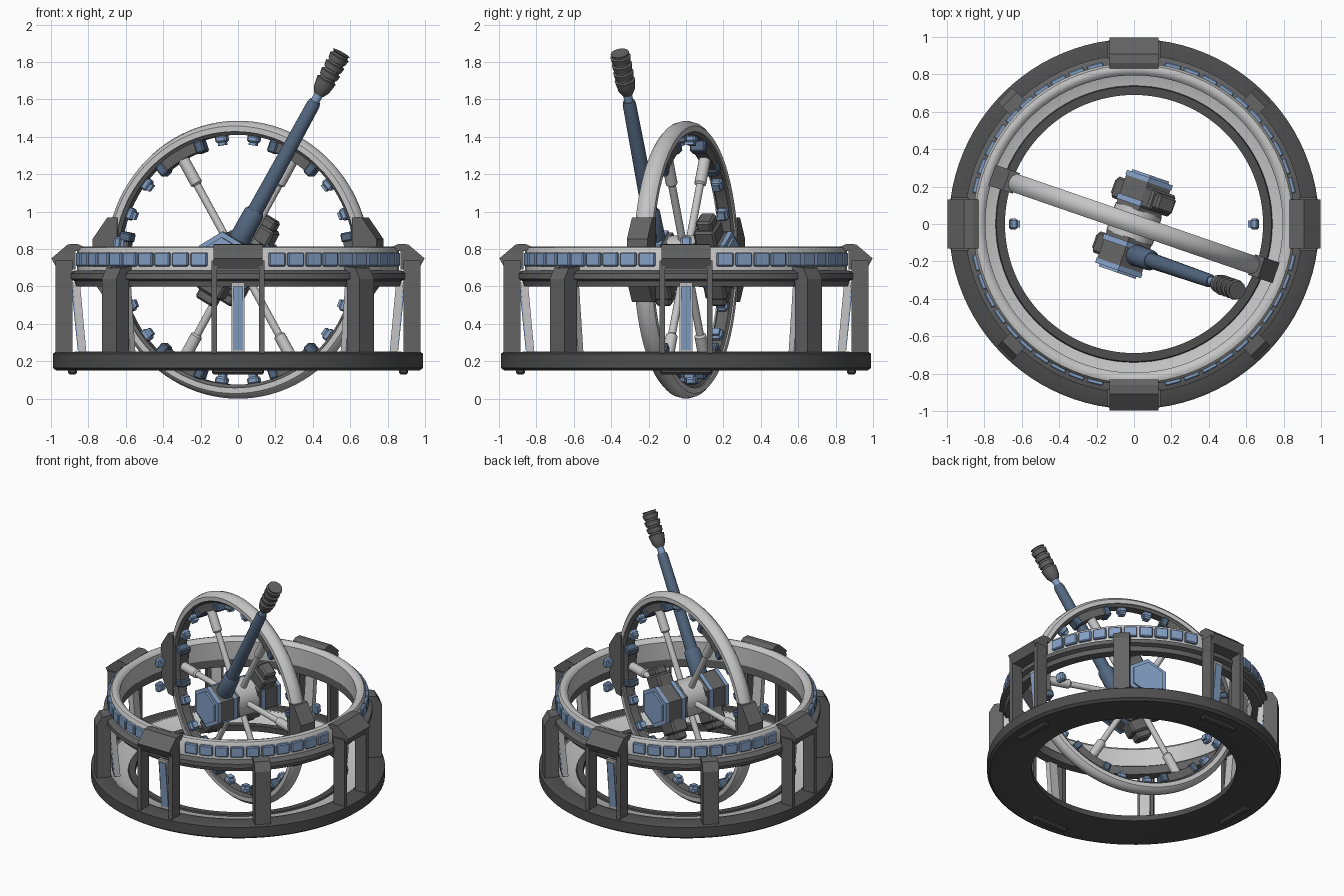
import bpy, bmesh, math
from mathutils import Matrix, Vector

if "Cube" in bpy.data.objects:
    bpy.data.objects.remove(bpy.data.objects["Cube"])

def material(name, c):
    m = bpy.data.materials.new(name)
    m.diffuse_color = (*c, 1)
    m.use_nodes = True
    m.node_tree.nodes["Principled BSDF"].inputs["Base Color"].default_value = m.diffuse_color
    return m

LIGHT = material("light grey", (0.56, 0.56, 0.56))
FRAME = material("frame grey", (0.125, 0.125, 0.125))
DARK = material("dark grey", (0.075, 0.075, 0.075))
BLUE = material("blue", (0.23, 0.35, 0.56))
NAVY = material("slate blue", (0.085, 0.135, 0.215))

T, R, rad = Matrix.Translation, Matrix.Rotation, math.radians
I4 = Matrix()

def finish(name, bm, mat, mtx=I4, smooth=False, bevel=0):
    if bevel:
        bmesh.ops.bevel(bm, geom=bm.edges[:], offset=bevel, segments=1, affect='EDGES')
    bmesh.ops.recalc_face_normals(bm, faces=bm.faces)
    me = bpy.data.meshes.new(name)
    bm.to_mesh(me)
    bm.free()
    me.transform(mtx)
    me.materials.append(mat)
    ob = bpy.data.objects.new(name, me)
    bpy.context.collection.objects.link(ob)
    if smooth:
        bpy.ops.object.select_all(action='DESELECT')
        ob.select_set(True)
        bpy.context.view_layer.objects.active = ob
        bpy.ops.object.shade_smooth_by_angle(angle=rad(35))
    return ob

def box(name, lo, hi, mat, mtx=I4, bevel=0, lean=0):
    # lean shifts the bottom along local x
    bm = bmesh.new()
    bmesh.ops.create_cube(bm, size=1)
    for v in bm.verts:
        v.co = Vector([(a + b) / 2 + c * (b - a) for a, b, c in zip(lo, hi, v.co)])
        if v.co.z < (lo[2] + hi[2]) / 2:
            v.co.x += lean
    return finish(name, bm, mat, mtx, bevel=bevel)

def lathe(name, prof, mat, mtx=I4, seg=96, a0=0, a1=360, smooth=True):
    # closed (r, z) profile turned about z, whole or as a capped arc
    bm = bmesh.new()
    full = a1 - a0 >= 360
    n = seg if full else seg + 1
    rings = []
    for i in range(n):
        a = rad(a0 + (a1 - a0) * i / seg)
        rings.append([bm.verts.new((r * math.cos(a), r * math.sin(a), z)) for r, z in prof])
    k = len(prof)
    for i in range(seg):
        p, q = rings[i], rings[(i + 1) % n]
        for j in range(k):
            bm.faces.new((p[j], p[(j + 1) % k], q[(j + 1) % k], q[j]))
    if not full:
        bm.faces.new(rings[0])
        bm.faces.new(rings[-1])
    return finish(name, bm, mat, mtx, smooth)

def prism(name, prof, half0, half1, mat, mtx=I4):
    # (x, z) outline extruded along local y
    bm = bmesh.new()
    a = [bm.verts.new((x, half0, z)) for x, z in prof]
    b = [bm.verts.new((x, half1, z)) for x, z in prof]
    bm.faces.new(a)
    bm.faces.new(b)
    for i in range(len(prof)):
        j = (i + 1) % len(prof)
        bm.faces.new((a[i], a[j], b[j], b[i]))
    return finish(name, bm, mat, mtx)

def rod(name, pts, mat, mtx, seg=20):
    # (radius, distance) steps turned about local x
    prof = [(0.0005, pts[0][1])] + pts + [(0.0005, pts[-1][1])]
    return lathe(name, prof, mat, mtx @ R(rad(90), 4, 'Y'), seg)

# base ring with its light inner tray
lathe("base_ring", [(.97, .15), (.99, .165), (.99, .24), (.975, .25), (.87, .25), (.86, .2),
                    (.74, .2), (.735, .215), (.69, .215), (.69, .175), (.88, .15)], DARK)
lathe("base_tray", [(.875, .252), (.82, .22), (.74, .205), (.74, .195), (.875, .195)], LIGHT)

# upper ring
lathe("upper_ring", [(.795, .66), (.795, .79), (.81, .808), (.83, .814), (.85, .808),
                     (.862, .79), (.862, .66)], LIGHT)
lathe("upper_ring_collar", [(.80, .60), (.865, .60), (.875, .63), (.905, .64), (.905, .67),
                            (.875, .685), (.80, .68)], FRAME)

# blue tiles around the upper ring
for i in range(52):
    a = 360 * i / 52
    if abs((a + 45) % 90 - 45) > 9:
        box("ring_tile", (.85, -.045, .708), (.882, .045, .782), BLUE, R(rad(a), 4, 'Z'), .006)

# four clamps with twin posts, four diagonal posts, eight inner struts
for i in range(8):
    m = R(rad(45 * i), 4, 'Z')
    if i % 2 == 0:
        prof = [(.83, .815), (.86, .828), (.91, .825), (.998, .75), (.965, .69), (.87, .69), (.87, .79), (.83, .79)]
        prism("ring_clamp", prof, -.13, .13, FRAME, m)
        for s in (-1, 1):
            box("clamp_post", (.885, s * .128 - .015, .245), (.975, s * .128 + .015, .74), FRAME, m)
        box("clamp_foot", (.86, -.14, .13), (.91, .14, .16), DARK, m, .01)
    else:
        prism("diagonal_post", [(.88, .245), (.975, .245), (.975, .64), (.94, .70), (.86, .71),
                                (.86, .66), (.88, .64)], -.055, .055, FRAME, m)
    box("inner_strut", (.845, -.035, .24), (.885, .035, .62), LIGHT, m, lean=-.035)
    box("strut_stripe", (.884, -.027, .26), (.892, .027, .60), BLUE, m, lean=-.035)

# vertical wheel, turned a little about z
W0 = T((0, 0, .743))
W = W0 @ R(rad(-19), 4, 'Z')
FLAT = R(rad(90), 4, 'X')
lathe("wheel_rim", [(.685, -.05), (.715, -.05), (.735, -.03), (.743, 0), (.735, .03),
                    (.715, .05), (.685, .05)], LIGHT, W @ FLAT)
lathe("wheel_rim_lining", [(.685, -.042), (.685, .042), (.668, .03), (.668, -.03)], FRAME, W @ FLAT)

def spin(base, a):
    return base @ R(rad(-a), 4, 'Y')

def stud_pair(base, a):
    for s in (-8, 8):
        m = spin(base, a + s)
        box("rim_stud", (.632, -.03, -.032), (.672, .03, .032), BLUE, m, .01)
        box("rim_stud_tip", (.618, -.02, -.02), (.634, .02, .02), BLUE, m)

for i in range(6):
    a = 60 * i
    m = spin(W, a)
    # stepped spoke and its rim shoe
    rod("spoke", [(.021, .1), (.021, .46), (.032, .47), (.032, .62)], LIGHT, m, 14)
    lathe("spoke_shoe", [(.615, -.035), (.67, -.035), (.67, .035), (.615, .035)], FRAME,
          m @ FLAT, 8, -12, 12)
    for s in (-1, 1):
        box("shoe_end", (.605, -.042, -.025), (.672, .042, .025), NAVY, spin(W, a + 11 * s), .008)
    stud_pair(W, a + 30)
for a in (0, 180):
    stud_pair(W0, a)
    # pivot blocks joining wheel to upper ring
    prism("wheel_pivot", [(.665, .225), (.72, .225), (.803, .11), (.803, -.11), (.72, -.225),
                          (.665, -.225)], -.058, .058, FRAME, spin(W, a))

# hub: core, then an arm block and hexagon plates on each side
lathe("hub_core", [(.001, -.08), (.13, -.08), (.13, .08), (.001, .08)], LIGHT, W @ FLAT, 32)

def hexagon(r):
    return [(r * math.cos(rad(30 + 60 * k)), r * math.sin(rad(30 + 60 * k))) for k in range(6)]

for s in (-1, 1):
    prism("hub_body", hexagon(.145), s * .075, s * .235, FRAME, W)
    prism("hub_inner_plate", hexagon(.155), s * .10, s * .13, BLUE, W)
    prism("hub_outer_plate", hexagon(.15), s * .235, s * .262, BLUE, W)
    prism("hub_cap", hexagon(.12), s * .262, s * .275, BLUE, W)
    for a in ((240,) if s < 0 else (60, 240)):
        m = spin(W, a) @ T((0, s * .155, 0))
        box("hub_arm", (.10, -.06, -.075), (.21, .06, .075), FRAME, m, .012)
        box("hub_arm_end", (.20, -.045, -.055), (.26, .045, .055), FRAME, m, .012)

# long lever on the front hub, with a ribbed grip
L = spin(W, 60) @ T((0, -.155, 0))
rod("lever_socket", [(.05, .08), (.058, .12), (.055, .29), (.045, .305)], NAVY, L)
rod("lever_shaft", [(.042, .30), (.036, .96), (.03, .98)], NAVY, L)
rod("lever_neck", [(.024, .97), (.024, 1.05)], BLUE, L)
grip = [(.028, 1.02), (.045, 1.05)]
for k in range(4):
    d = 1.08 + .048 * k
    grip += [(.05, d), (.055, d + .03), (.044, d + .034), (.044, d + .046)]
rod("lever_grip", grip + [(.05, 1.275)], FRAME, L)
